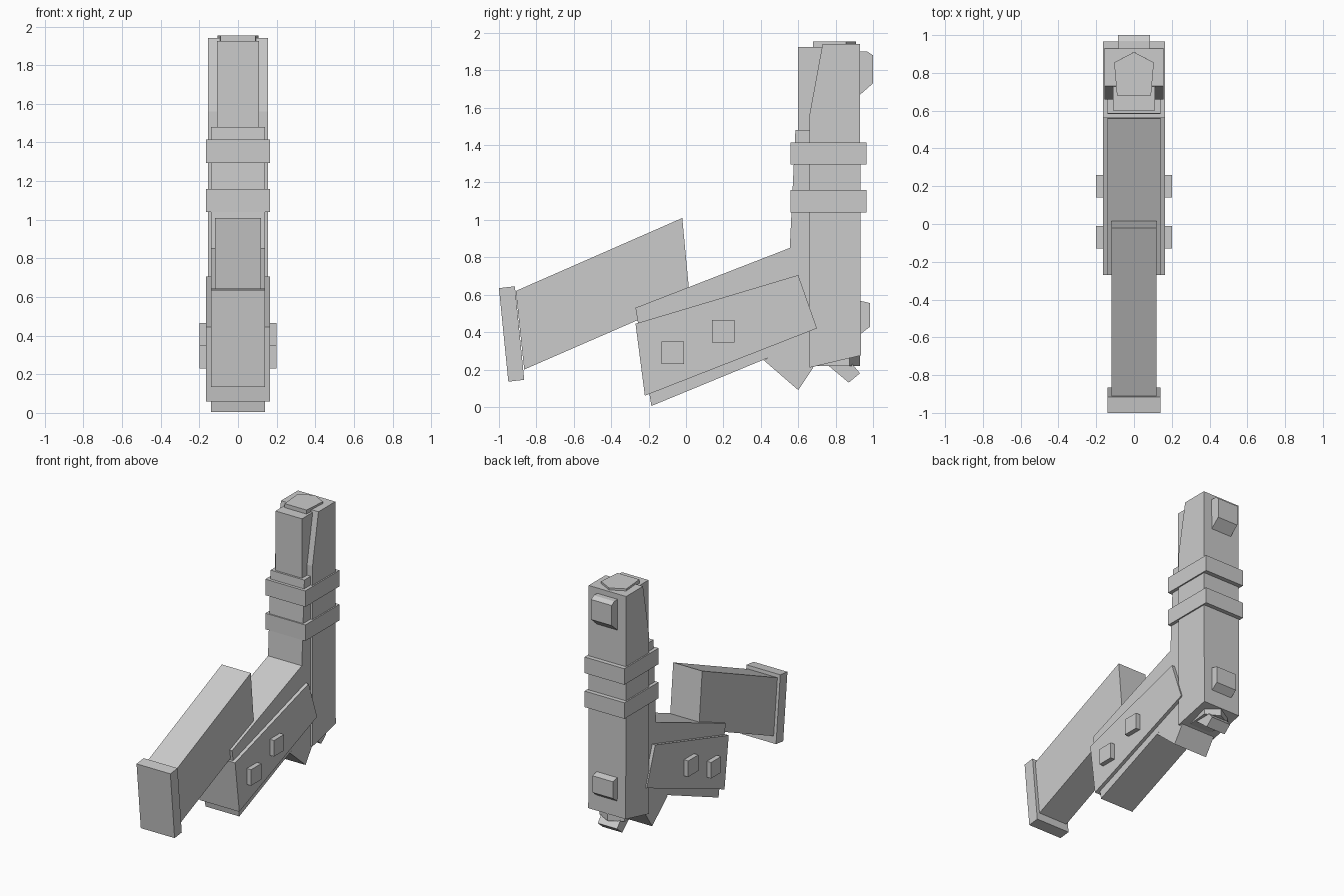
import bpy

cube = bpy.data.objects.get("Cube")
if cube:
    bpy.data.objects.remove(cube, do_unlink=True)

grey = bpy.data.materials.new("plain_grey")
grey.use_nodes = True
colour = (0.6, 0.6, 0.6, 1)
grey.diffuse_color = colour
grey.node_tree.nodes["Principled BSDF"].inputs["Base Color"].default_value = colour


def solid(name, lower, upper):
    """Prism between two matching rings of points."""
    n = len(lower)
    faces = [tuple(range(n))[::-1], tuple(range(n, 2 * n))]
    faces += [(i, (i + 1) % n, n + (i + 1) % n, n + i) for i in range(n)]
    mesh = bpy.data.meshes.new(name)
    mesh.from_pydata(lower + upper, [], faces)
    mesh.materials.append(grey)
    obj = bpy.data.objects.new(name, mesh)
    bpy.context.collection.objects.link(obj)
    bpy.context.view_layer.objects.active = obj
    obj.select_set(True)
    bpy.ops.object.mode_set(mode='EDIT')
    bpy.ops.mesh.select_all(action='SELECT')
    bpy.ops.mesh.normals_make_consistent(inside=False)
    bpy.ops.object.mode_set(mode='OBJECT')
    obj.select_set(False)
    return obj


def side_profile(name, half, points):
    """Extrude a (y, z) outline across the width."""
    return solid(name, [(-half, y, z) for y, z in points],
                 [(half, y, z) for y, z in points])


def block(name, half, y0, y1, z0, z1):
    return side_profile(name, half, [(y0, z0), (y1, z0), (y1, z1), (y0, z1)])


# Detached magazine and its base
side_profile("magazine", 0.12, [(-0.91, 0.62), (-0.02, 1.01), (0.02, 0.585), (-0.865, 0.2)])
side_profile("magazine_base", 0.14, [(-1, 0.635), (-0.915, 0.645), (-0.865, 0.145), (-0.95, 0.135)])

# Grip with side panels and studs
side_profile("grip", 0.14, [(-0.27, 0.53), (0.555, 0.85), (0.7, 0.87), (0.7, 0.37), (-0.185, 0.005)])
side_profile("grip_panel", 0.165, [(-0.27, 0.445), (0.6, 0.705), (0.7, 0.42), (-0.22, 0.06)])
block("rear_stud", 0.2, 0.14, 0.26, 0.345, 0.465)
block("front_stud", 0.2, -0.13, -0.01, 0.23, 0.35)
side_profile("trigger_wedge", 0.14, [(0.415, 0.25), (0.6, 0.09), (0.68, 0.21), (0.7, 0.4)])

# Upright body, front rail and barrel
side_profile("upright_body", 0.155, [(0.66, 0.21), (0.935, 0.275), (0.93, 1.94), (0.73, 1.94),
                                     (0.66, 1.56)])
side_profile("front_rail", 0.14, [(0.555, 0.8), (0.555, 0.85), (0.585, 1.48), (0.7, 1.48), (0.7, 0.8)])
block("front_barrel", 0.11, 0.6, 0.8, 1.4, 1.925)
ring = [(0, 0.91), (0.105, 0.855), (0.09, 0.68), (-0.09, 0.68), (-0.105, 0.855)]
solid("inner_core", [(x, y + 0.02, 0.22) for x, y in ring], [(x, y, 1.955) for x, y in ring])

# Bands around the upright
for name, z in (("lower_band", 1.04), ("upper_band", 1.295)):
    block(name, 0.165, 0.56, 0.965, z, z + 0.12)

# Sights and hammer
side_profile("upper_sight", 0.085, [(0.92, 1.9), (0.97, 1.9), (1, 1.88), (1, 1.73), (0.92, 1.66)])
side_profile("lower_sight", 0.085, [(0.92, 0.57), (0.985, 0.555), (0.985, 0.43), (0.92, 0.38)])
side_profile("hammer", 0.08, [(0.75, 0.23), (0.87, 0.13), (0.93, 0.18), (0.88, 0.24)])
